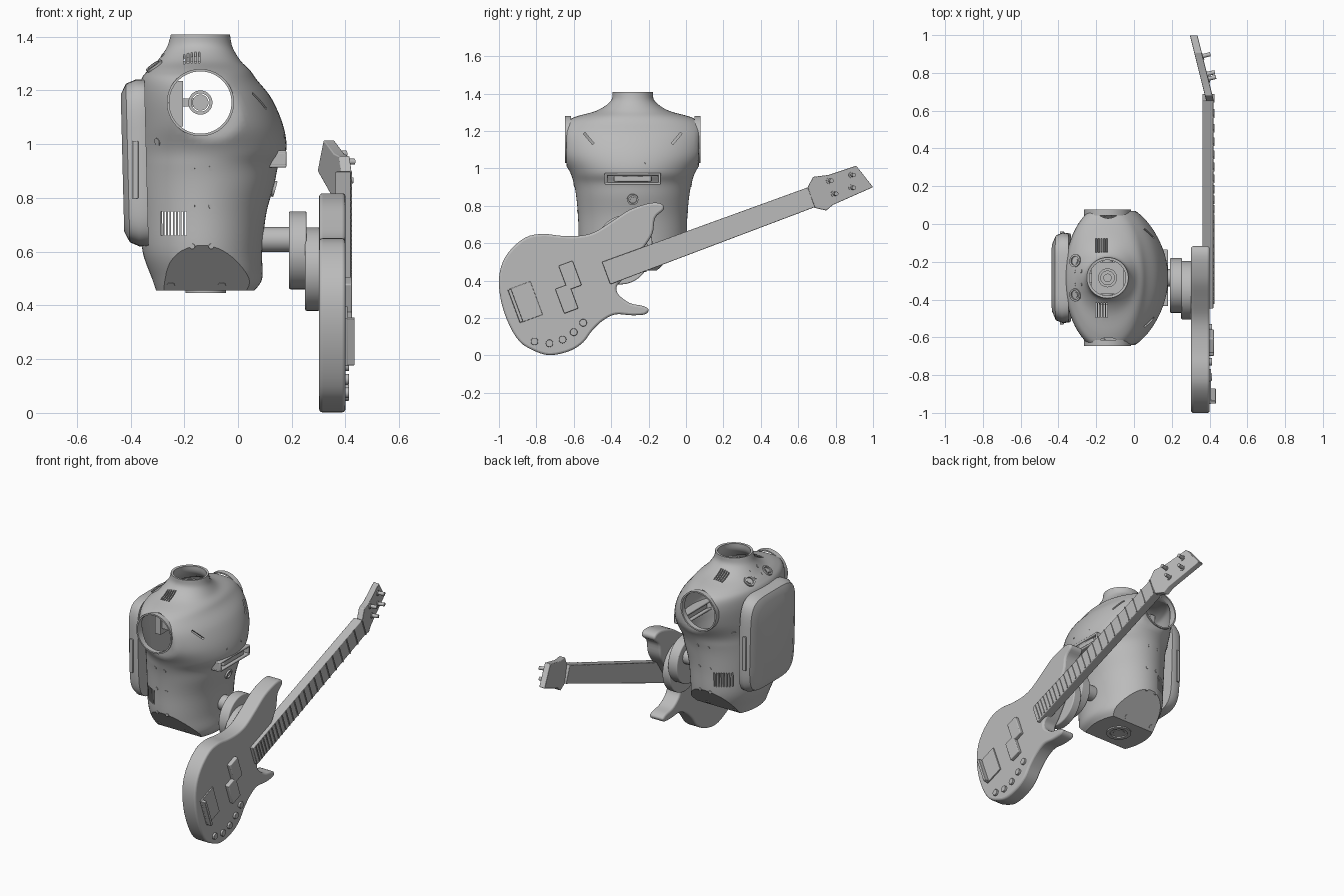
import bpy, bmesh, math
from mathutils import Vector, Matrix
from mathutils.bvhtree import BVHTree

cube = bpy.data.objects.get("Cube")
if cube:
    bpy.data.objects.remove(cube)

grey = bpy.data.materials.new("plain grey")
grey.use_nodes = True
grey.diffuse_color = (0.5, 0.5, 0.5, 1)
grey.node_tree.nodes["Principled BSDF"].inputs["Base Color"].default_value = (0.5, 0.5, 0.5, 1)

CY = -0.285                      # torso middle in y
ARM = Vector((-0.14, CY, 1.155))  # shoulder axis
X, Y, Z = Vector((1, 0, 0)), Vector((0, 1, 0)), Vector((0, 0, 1))


def finish(name, bm, bevel=0, smooth=True):
    """Turn a bmesh into a finished object."""
    bmesh.ops.recalc_face_normals(bm, faces=bm.faces)
    mesh = bpy.data.meshes.new(name)
    bm.to_mesh(mesh)
    bm.free()
    mesh.materials.append(grey)
    ob = bpy.data.objects.new(name, mesh)
    bpy.context.collection.objects.link(ob)
    if bevel:
        mod = ob.modifiers.new("edge", "BEVEL")
        mod.width, mod.segments, mod.limit_method, mod.angle_limit = bevel, 3, "ANGLE", 0.8
    if smooth:
        shade(ob)
    return ob


def shade(ob):
    bpy.ops.object.select_all(action="DESELECT")
    ob.select_set(True)
    bpy.context.view_layer.objects.active = ob
    bpy.ops.object.shade_smooth_by_angle(angle=0.6)


def rod(bm, a, b, r, seg=32):
    a, b = Vector(a), Vector(b)
    m = Matrix.Translation((a + b) / 2) @ (b - a).to_track_quat("Z", "Y").to_matrix().to_4x4()
    bmesh.ops.create_cone(bm, cap_ends=True, segments=seg, radius1=r, radius2=r,
                          depth=(b - a).length, matrix=m)


def box(bm, centre, size, rot=Matrix()):
    m = Matrix.Translation(centre) @ rot @ Matrix.Diagonal((*size, 1))
    bmesh.ops.create_cube(bm, size=1, matrix=m)


def tube(bm, a, b, r_out, r_in, seg=48):
    """Open ring with square section."""
    a, b = Vector(a), Vector(b)
    q = (b - a).to_track_quat("Z", "Y")
    loops = []
    for p, r in ((a, r_in), (a, r_out), (b, r_out), (b, r_in)):
        loops.append([bm.verts.new(p + q @ Vector((r * math.cos(t), r * math.sin(t), 0)))
                      for t in (math.tau * i / seg for i in range(seg))])
    for k in range(4):
        u, v = loops[k], loops[(k + 1) % 4]
        for i in range(seg):
            bm.faces.new((u[i], u[i - 1], v[i - 1], v[i]))


def prism(bm, pts, x0, x1):
    """Extrude a y-z outline along x."""
    low = [bm.verts.new((x0, *p)) for p in pts]
    high = [bm.verts.new((x1, *p)) for p in pts]
    bm.faces.new(low)
    bm.faces.new(high)
    for i in range(len(pts)):
        bm.faces.new((low[i - 1], low[i], high[i], high[i - 1]))


def spline(p0, p1, p2, p3, t):
    return [0.5 * (2 * b + (c - a) * t + (2 * a - 5 * b + 4 * c - d) * t * t
                   + (3 * b - a - 3 * c + d) * t ** 3) for a, b, c, d in zip(p0, p1, p2, p3)]


def smooth_path(pts, steps, closed):
    n, out = len(pts), []
    at = (lambda i: pts[i % n]) if closed else (lambda i: pts[max(0, min(n - 1, i))])
    for i in range(n if closed else n - 1):
        out += [spline(at(i - 1), at(i), at(i + 1), at(i + 2), s / steps) for s in range(steps)]
    return out if closed else out + [pts[-1]]


# Torso shell: rows of height, back x, front x, half width
rows = [(.455, -.305, .06, .24), (.5, -.32, .09, .265), (.6, -.355, .09, .287), (.74, -.365, .105, .292),
        (.85, -.37, .135, .302), (.92, -.37, .15, .315), (.98, -.37, .18, .335), (1.07, -.37, .168, .385),
        (1.17, -.37, .125, .4), (1.24, -.36, .07, .375), (1.275, -.335, .045, .31), (1.31, -.3, .01, .19),
        (1.36, -.265, -.02, .118), (1.408, -.25, -.03, .108)]
bm = bmesh.new()
rings, SEG = [], 72
for z, xa, xb, h in smooth_path(rows, 5, False):
    ring = []
    for i in range(SEG):
        t = math.tau * i / SEG
        y = max(-.355, min(.355, h * math.sin(t)))
        ring.append(bm.verts.new(((xa + xb) / 2 + (xb - xa) / 2 * math.cos(t), CY + y, z)))
    rings.append(ring)
for u, v in zip(rings, rings[1:]):
    for i in range(SEG):
        bm.faces.new((u[i - 1], u[i], v[i], v[i - 1]))
bm.faces.new(rings[0])
# Slanted hip cuts
for s in (-1, 1):
    cut = bmesh.ops.bisect_plane(bm, geom=bm.verts[:] + bm.edges[:] + bm.faces[:], clear_outer=True,
                                 plane_co=(0, CY + s * .29, .625), plane_no=(0, s * .73, -.69))
    bmesh.ops.edgeloop_fill(bm, edges=[e for e in cut["geom_cut"] if isinstance(e, bmesh.types.BMEdge)])
torso = finish("torso_shell", bm, smooth=False)
wall = torso.modifiers.new("wall", "SOLIDIFY")
wall.thickness, wall.offset = 0.014, -1

# Cutters: arm holes, side vents, collar vents, chest slot
bm = bmesh.new()
rod(bm, ARM - Y, ARM + Y, 0.118, 64)
for s in (-1, 1):
    for i in range(8):
        box(bm, (-.283 + i * .0125, CY + s * .3, .705), (.006, .2, .09))
    for i in range(5):
        box(bm, (-.2 + i * .014, CY + s * .172, 1.33), (.007, .075, .14))
    box(bm, (.1, CY + s * .235, 1.16), (.16, .012, .075), Matrix.Rotation(s * -.7, 4, "X"))
cutter = finish("cutter", bm, smooth=False)
cutter.hide_render = True
hole = torso.modifiers.new("holes", "BOOLEAN")
hole.object, hole.operation, hole.solver = cutter, "DIFFERENCE", "EXACT"
deps = bpy.context.evaluated_depsgraph_get()
baked = bpy.data.meshes.new_from_object(torso.evaluated_get(deps))
torso.modifiers.clear()
torso.data = baked
bpy.data.objects.remove(cutter)
shade(torso)
bm = bmesh.new()
bm.from_mesh(baked)
skin = BVHTree.FromBMesh(bm)
bm.free()


def stud(bm, start, aim, r, ring=False):
    """Place a low bolt or ring on the torso where a ray meets it."""
    p, n, _, _ = skin.ray_cast(Vector(start), aim)
    if p:
        if ring:
            tube(bm, p - n * .01, p + n * .008, r, r * .7, 24)
            rod(bm, p - n * .01, p + n * .004, r * .45, 16)
        else:
            rod(bm, p - n * .006, p + n * .003, r, 12)


# Arm hole rims and inner mechanism
bm = bmesh.new()
for s in (-1, 1):
    tube(bm, ARM + Y * s * .33, ARM + Y * s * .362, .125, .116, 64)
finish("arm_rims", bm)
bm = bmesh.new()
rod(bm, ARM - Y * .12, ARM + Y * .12, .03)
for s in (-1, 1):
    tube(bm, ARM + Y * s * .1, ARM + Y * s * .14, .045, .034)
    box(bm, (-.235, CY + s * .1, 1.15), (.06, .03, .17))
box(bm, (-.275, CY, 1.15), (.04, .26, .24))
box(bm, (-.2, CY, 1.155), (.1, .05, .03))
finish("shoulder_mechanism", bm)
bm = bmesh.new()
box(bm, (-.14, CY, 1.3), (.17, .17, .02))
tube(bm, (-.14, CY, 1.3), (-.14, CY, 1.35), .05, .036)
rod(bm, (-.14, CY, 1.3), (-.14, CY, 1.34), .022)
finish("neck_socket", bm)

# Bolts on the torso
bm = bmesh.new()
for s in (-1, 1):
    for z in (.62, .77, .91):
        for x in (-.17, -.1):
            stud(bm, (x, CY + s, z), -Y * s, .01)
    for x, z in ((-.3, 1.008), (-.25, .475), (-.06, .475)):
        stud(bm, (x, CY + s, z), -Y * s, .015)
    stud(bm, (-.14, CY + s * .325, 2), -Z, .02)
    stud(bm, (-.31, CY + s * .09, 2), -Z, .034, True)
    for d in (0, .035):
        stud(bm, (-.28 - d, CY + s * .035, 2), -Z, .009)
    stud(bm, (1, CY + s * .07, 1.03), -X, .006)
stud(bm, (1, CY, .835), -X, .03, True)
stud(bm, (-.12, CY, 0), Z, .075, True)
finish("torso_bolts", bm)

# Chest slot with raised lip
bm = bmesh.new()
for dz in (-.025, .025):
    box(bm, (.145, CY, .945 + dz), (.07, .3, .014))
for s in (-1, 1):
    box(bm, (.145, CY + s * .143, .945), (.07, .014, .05))
box(bm, (.145, CY, .945), (.05, .2, .03))
finish("chest_slot", bm, .005)

# Backpack: stacked rounded rectangles
bm = bmesh.new()
loops = []
for x, hy, hz in ((-.34, .235, .31), (-.375, .24, .31), (-.41, .225, .295), (-.43, .18, .255)):
    loop = []
    for i in range(64):
        c, s = math.cos(math.tau * i / 64), math.sin(math.tau * i / 64)
        y, z = hy * math.copysign(abs(c) ** .42, c), hz * math.copysign(abs(s) ** .36, s)
        loop.append(bm.verts.new((x - .025 * z, CY + y, .93 + z)))
    loops.append(loop)
for u, v in zip(loops, loops[1:]):
    for i in range(64):
        bm.faces.new((u[i - 1], u[i], v[i], v[i - 1]))
bm.faces.new(loops[0])
bm.faces.new(loops[-1])
finish("backpack", bm)
bm = bmesh.new()
for s in (-1, 1):
    box(bm, (-.382, CY + s * .24, .905), (.022, .012, .215))
finish("backpack_strips", bm, .003)

# Mount between torso and guitar
bm = bmesh.new()
rod(bm, (.06, CY, .645), (.2, CY, .645), .047)
rod(bm, (.19, -.325, .605), (.255, -.325, .605), .145, 48)
rod(bm, (.25, -.35, .535), (.305, -.35, .535), .155, 48)
finish("guitar_mount", bm, .006)

# Guitar body
outline = [(-.13, .81), (-.19, .815), (-.3, .78), (-.4, .715), (-.49, .66), (-.57, .64), (-.67, .64),
           (-.765, .65), (-.86, .63), (-.95, .55), (-.995, .45), (-.995, .325), (-.957, .19), (-.89, .075),
           (-.8, .02), (-.72, .002), (-.62, .025), (-.55, .07), (-.5, .135), (-.44, .19), (-.375, .22),
           (-.29, .215), (-.22, .22), (-.2, .245), (-.23, .265), (-.3, .28), (-.36, .325), (-.37, .37),
           (-.33, .42), (-.23, .57), (-.18, .65), (-.165, .735), (-.12, .78)]
bm = bmesh.new()
prism(bm, smooth_path(outline, 4, True), .302, .4)
finish("guitar_body", bm, .012)

# Neck frame: distance along the neck from the body end, and offset across it
ANG = .3545


def along(d, w):
    c, s = math.cos(ANG), math.sin(ANG)
    return (-.427 + d * c - w * s, .44 + d * s + w * c)


def plate(bm, d, w, length, width, x0, x1):
    prism(bm, [along(d + i * length / 2, w + j * width / 2)
               for i, j in ((-1, -1), (1, -1), (1, 1), (-1, 1))], x0, x1)


bm = bmesh.new()
prism(bm, [along(0, -.064), along(1.17, -.056), along(1.17, .056), along(0, .064)], .362, .42)
finish("guitar_neck", bm, .004)
bm = bmesh.new()
for n in range(24):
    plate(bm, 1.166 - 1.55 * (1 - 2 ** (-n / 12)), 0, .006, .114, .418, .425)
finish("frets", bm)

# Headstock, leaning back, with tuning pegs
head = [(.65, .9), (.68, .955), (.76, .965), (.91, 1.015), (1, .9), (.785, .805), (.75, .775), (.685, .79)]
bm = bmesh.new()
prism(bm, head, .378, .418)
for v in bm.verts:
    v.co.x -= (v.co.y - .67) * .25
finish("headstock", bm, .004)
bm = bmesh.new()
for y, z in ((.765, .935), (.885, .965), (.79, .865), (.885, .897)):
    x = .4 - (y - .67) * .25
    rod(bm, (x, y, z), (x + .058, y + .014, z), .011, 16)
    rod(bm, (x + .015, y, z), (x + .022, y + .002, z), .017, 16)
finish("tuning_pegs", bm)

# Pickups, bridge and knobs
bm = bmesh.new()
plate(bm, -.185, .055, .08, .14, .395, .424)
plate(bm, -.245, -.055, .08, .14, .395, .424)
finish("pickups", bm, .005)
bm = bmesh.new()
plate(bm, -.46, .005, .13, .19, .395, .408)
plate(bm, -.515, .005, .018, .185, .4, .434)
finish("bridge", bm, .003)
bm = bmesh.new()
for y, z in ((-.81, .075), (-.73, .065), (-.66, .085), (-.6, .125), (-.55, .175)):
    rod(bm, (.395, y, z), (.413, y, z), .02, 24)
finish("knobs", bm, .003)
